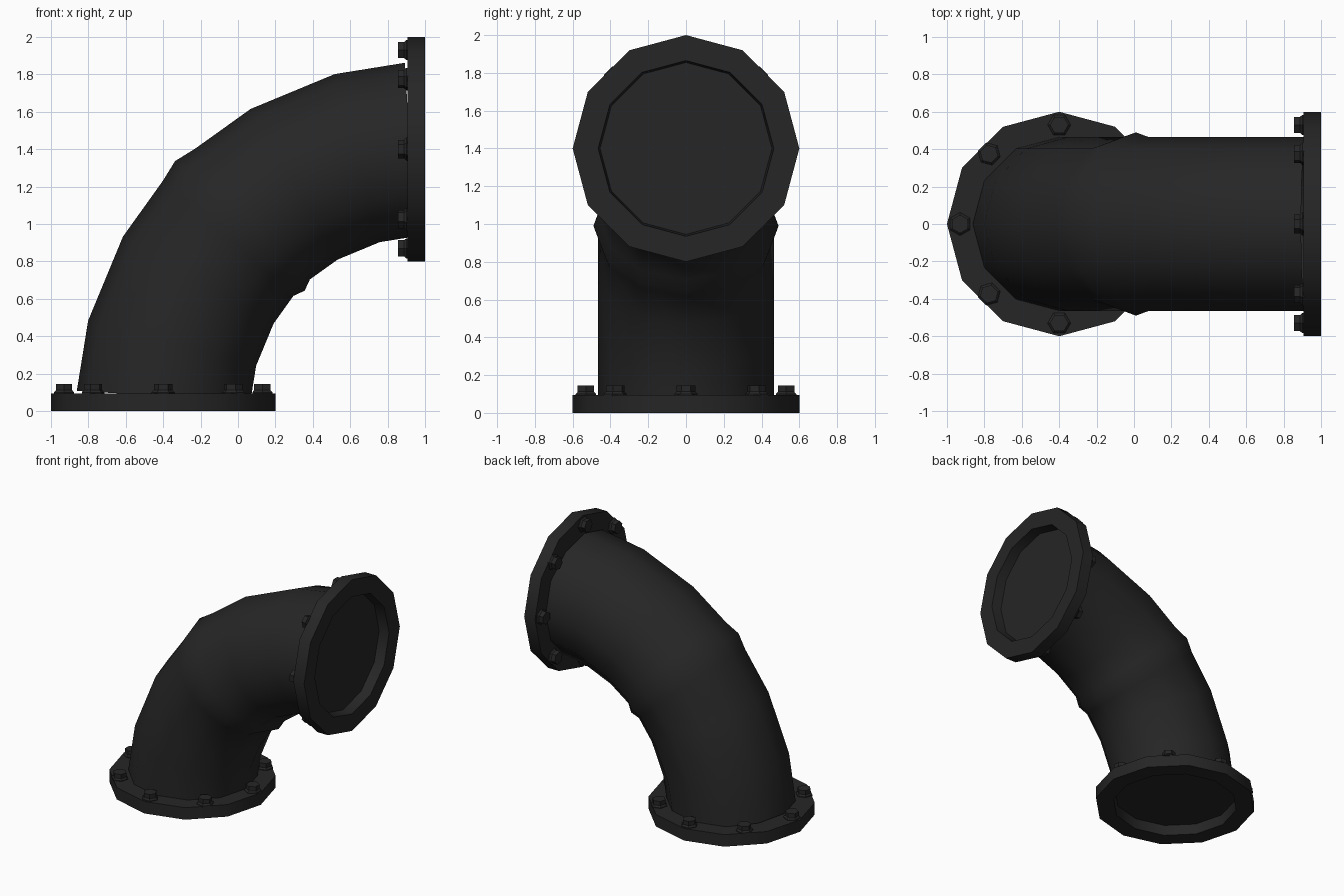
import bpy, bmesh, math
from mathutils import Matrix, Vector

if "Cube" in bpy.data.objects:
    bpy.data.objects.remove(bpy.data.objects["Cube"])

# One dark cast-iron colour for every part
iron = bpy.data.materials.new("dark_iron")
iron.diffuse_color = (0.019, 0.019, 0.019, 1)
iron.use_nodes = True
iron.node_tree.nodes["Principled BSDF"].inputs["Base Color"].default_value = iron.diffuse_color

BEND = 1.4      # centreline radius of the elbow, centred on (1, 0, 0)
BORE = 0.465    # pipe radius
SIDES = 12


def finish(name, bm, matrix=Matrix(), angle=40):
    bmesh.ops.recalc_face_normals(bm, faces=bm.faces)
    mesh = bpy.data.meshes.new(name)
    bm.to_mesh(mesh)
    bm.free()
    mesh.transform(matrix)
    mesh.materials.append(iron)
    ob = bpy.data.objects.new(name, mesh)
    bpy.context.collection.objects.link(ob)
    bpy.ops.object.select_all(action='DESELECT')
    ob.select_set(True)
    bpy.context.view_layer.objects.active = ob
    bpy.ops.object.shade_smooth_by_angle(angle=math.radians(angle))
    return ob


def skin(bm, rings, cap_start=False, cap_end=False):
    """Bridge a list of equal-length point rings with quads."""
    loops = [[bm.verts.new(p) for p in ring] for ring in rings]
    for a, b in zip(loops, loops[1:]):
        for i in range(len(a)):
            j = (i + 1) % len(a)
            bm.faces.new((a[i], a[j], b[j], b[i]))
    if cap_start:
        bm.faces.new(loops[0])
    if cap_end:
        bm.faces.new(loops[-1])


def circle(r, z, n, offset=Vector((0, 0, 0)), turn=0.0):
    return [offset + Vector((r * math.cos(turn + math.tau * i / n),
                             r * math.sin(turn + math.tau * i / n), z))
            for i in range(n)]


def bend_ring(deg, r):
    """Cross-section of the elbow at an angle along its arc."""
    a = math.radians(deg)
    out = Vector((-math.cos(a), 0, math.sin(a)))
    centre = Vector((1, 0, 0)) + out * BEND
    return [centre + out * r * math.cos(math.tau * i / SIDES)
            + Vector((0, r * math.sin(math.tau * i / SIDES), 0))
            for i in range(SIDES)]


# Elbow pipe with a raised weld ridge half-way round
bm = bmesh.new()
stations = [(3.3, BORE), (15, BORE), (30, BORE), (41.2, BORE), (45, 0.49),
            (48.8, BORE), (60, BORE), (75, BORE), (86.7, BORE)]
skin(bm, [bend_ring(d, r) for d, r in stations])
finish("elbow_pipe", bm)

ends = {
    "bottom": Matrix.Translation((-0.4, 0, 0)),
    "side": Matrix.Translation((1, 0, 1.4)) @ Matrix.Rotation(-math.pi / 2, 4, 'Y'),
}
for end, matrix in ends.items():
    # Flange ring with a shallow closed recess in its outer face
    bm = bmesh.new()
    profile = [(0.455, 0.08), (BORE, 0), (0.6, 0), (0.6, 0.095), (0.44, 0.095)]
    skin(bm, [circle(r, z, SIDES) for r, z in profile], cap_start=True)
    finish(end + "_flange", bm, matrix)

    # Eight hex bolts with flared bases
    bm = bmesh.new()
    for k in range(8):
        a = math.tau * k / 8
        at = Vector((0.53 * math.cos(a), 0.53 * math.sin(a), 0))
        skin(bm, [circle(r, z, 6, at, a + math.pi / 2)
                  for r, z in [(0.062, 0.09), (0.062, 0.1), (0.05, 0.112), (0.05, 0.145)]],
             cap_start=True, cap_end=True)
    finish(end + "_bolts", bm, matrix, 30)
